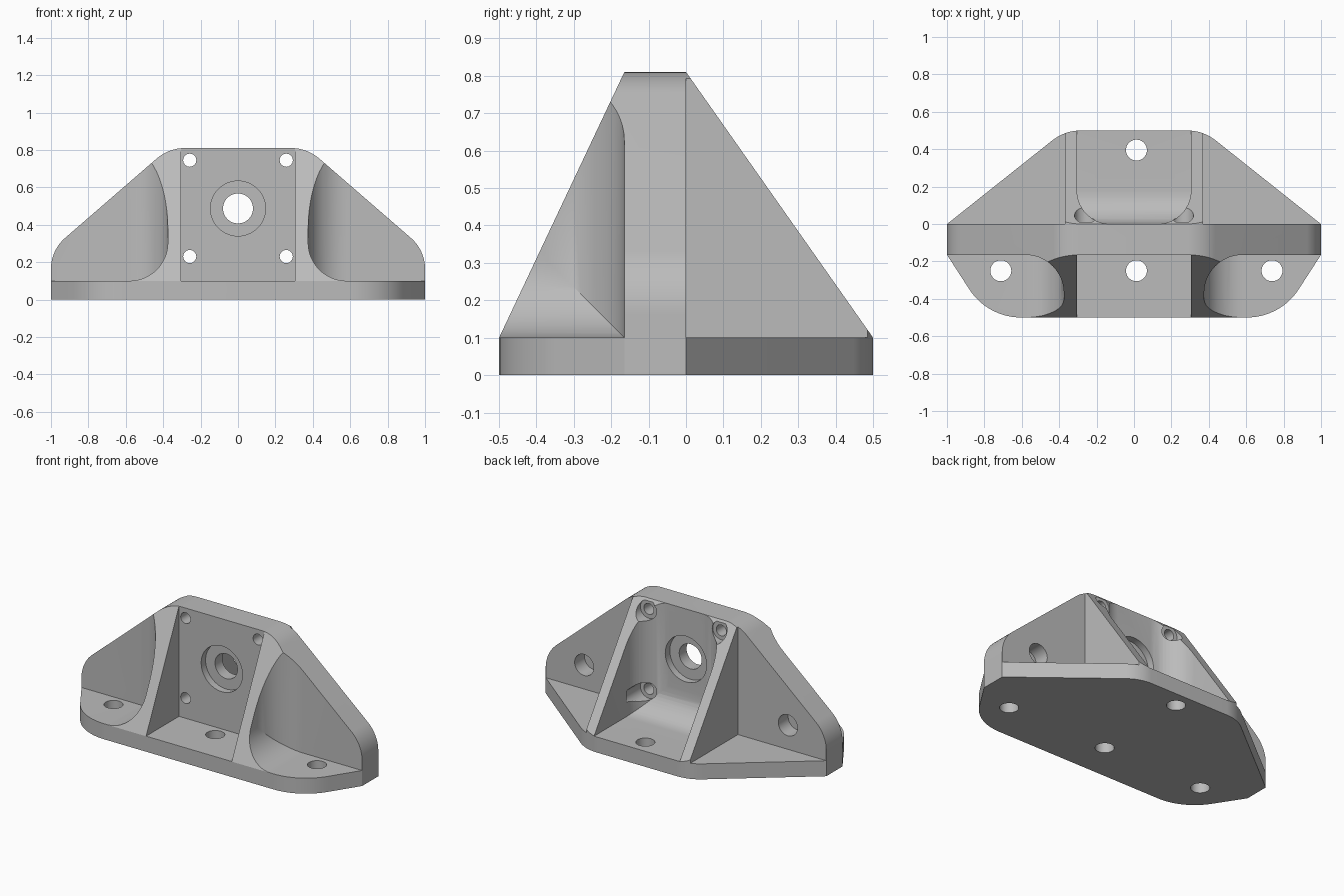
import bpy, bmesh, math
from mathutils import Vector

if "Cube" in bpy.data.objects:
    bpy.data.objects.remove(bpy.data.objects["Cube"])

WALL, FLOOR = -0.165, 0.1   # front face of the upright wall, top of the base


def rounded(corners, steps=14):
    """2D outline; a third value on a corner is its tangent length."""
    out = []
    n = len(corners)
    for i, c in enumerate(corners):
        p = Vector(c[:2])
        if len(c) < 3:
            out.append(p)
            continue
        a = (Vector(corners[i - 1][:2]) - p).normalized()
        b = (Vector(corners[(i + 1) % n][:2]) - p).normalized()
        half = a.angle(b) / 2
        radius = c[2] * math.tan(half)
        centre = p + (a + b).normalized() * (c[2] / math.cos(half))
        start, end = p + a * c[2] - centre, p + b * c[2] - centre
        sweep = math.pi - 2 * half
        for k in range(steps + 1):
            t = k / steps
            v = start * math.sin((1 - t) * sweep) + end * math.sin(t * sweep)
            out.append(centre + v.normalized() * radius)
    return out


def mirrored(half):
    return half + [(-c[0],) + tuple(c[1:]) for c in reversed(half)]


def circle(x, y, r, n=40):
    return [Vector((x + r * math.cos(math.tau * k / n),
                    y + r * math.sin(math.tau * k / n))) for k in range(n)]


def prism(name, outline, axis, lo, hi):
    place = {"x": lambda p, h: (h, p.x, p.y),
             "y": lambda p, h: (p.x, h, p.y),
             "z": lambda p, h: (p.x, p.y, h)}[axis]
    bm = bmesh.new()
    rings = [[bm.verts.new(place(p, h)) for p in outline] for h in (lo, hi)]
    bm.faces.new(rings[0])
    bm.faces.new(rings[1])
    n = len(outline)
    for i in range(n):
        j = (i + 1) % n
        bm.faces.new((rings[0][i], rings[0][j], rings[1][j], rings[1][i]))
    bmesh.ops.recalc_face_normals(bm, faces=bm.faces)
    mesh = bpy.data.meshes.new(name)
    bm.to_mesh(mesh)
    bm.free()
    obj = bpy.data.objects.new(name, mesh)
    bpy.context.collection.objects.link(obj)
    return obj


def combine(target, tool, operation):
    tool.hide_render = True
    mod = target.modifiers.new("cut", "BOOLEAN")
    mod.operation, mod.object, mod.solver = operation, tool, "EXACT"
    bpy.context.view_layer.update()
    graph = bpy.context.evaluated_depsgraph_get()
    mesh = bpy.data.meshes.new_from_object(target.evaluated_get(graph))
    target.modifiers.clear()
    target.data = mesh
    bpy.data.objects.remove(tool)


# Solid block: front outline, trimmed by the plan outline and the side slopes
front = rounded(mirrored([(1, 0), (1, 0.264, 0.1), (0.37, 0.81, 0.085)]))
plan = rounded(mirrored([(0.783, -0.5, 0.18), (1.06, -0.072),
                         (1.06, -0.048), (0.37, 0.5, 0.085)]))
slopes = rounded([(-0.594, -0.1), (0.641, -0.1), (-0.063, 0.9), (-0.1225, 0.9)])
bracket = prism("mount_bracket", front, "y", -0.7, 0.7)
combine(bracket, prism("plan_trim", plan, "z", -0.2, 1), "INTERSECT")
combine(bracket, prism("slope_trim", slopes, "x", -1.2, 1.2), "INTERSECT")

# Square front bay between the gussets
bay = rounded([(-0.305, FLOOR), (0.305, FLOOR), (0.305, 1), (-0.305, 1)])
combine(bracket, prism("front_bay", bay, "y", -0.8, WALL), "DIFFERENCE")

# Back bay with rounded wall corners and a rounded floor edge
back_plan = rounded([(-0.305, 0, 0.18), (0.305, 0, 0.18), (0.305, 0.8), (-0.305, 0.8)])
back_side = rounded([(0, FLOOR, 0.18), (0.9, FLOOR), (0.9, 0.95), (0, 0.95)])
back_bay = prism("back_bay", back_plan, "z", 0, 1)
combine(back_bay, prism("back_floor", back_side, "x", -0.4, 0.4), "INTERSECT")
combine(bracket, back_bay, "DIFFERENCE")

for s in (-1, 1):
    # Front side pockets, filleted against the wall and the floor
    inner, outer = 0.375 * s, 1.2 * s
    wall_side = rounded([(inner, WALL, 0.205), (outer, WALL), (outer, -0.7), (inner, -0.7)])
    floor_side = rounded([(inner, FLOOR, 0.205), (outer, FLOOR), (outer, 0.95), (inner, 0.95)])
    pocket = prism("front_pocket", wall_side, "z", 0, 1)
    combine(pocket, prism("pocket_floor", floor_side, "y", -0.8, 0), "INTERSECT")
    combine(bracket, pocket, "DIFFERENCE")
    # Back side pockets with sharp corners
    side = rounded([(0.37 * s, FLOOR), (outer, FLOOR), (outer, 1), (0.37 * s, 1)])
    combine(bracket, prism("back_pocket", side, "y", 0, 0.8), "DIFFERENCE")
    # Blind hole in each wing
    combine(bracket, prism("wing_hole", circle(0.726 * s, 0.255, 0.068), "y", -0.1, 0.1),
            "DIFFERENCE")
    # Screw holes with counterbores at the back
    for z in (0.23, 0.745):
        for r, lo, hi in ((0.035, -0.3, 0.1), (0.06, 0.01, 0.17)):
            combine(bracket, prism("screw_hole", circle(0.258 * s, z, r), "y", lo, hi),
                    "DIFFERENCE")

# Shaft hole with a shallow round recess on both faces
for r, lo, hi in ((0.08, -0.3, 0.15), (0.147, -0.3, -0.12), (0.147, -0.045, 0.006)):
    combine(bracket, prism("shaft_hole", circle(0, 0.487, r, 56), "y", lo, hi), "DIFFERENCE")

# Bolt holes through the base
for x, y in ((-0.712, -0.25), (0.013, -0.25), (0.738, -0.25), (0.013, 0.395)):
    combine(bracket, prism("bolt_hole", circle(x, y, 0.056), "z", -0.1, 0.2), "DIFFERENCE")

# Single grey finish
grey = bpy.data.materials.new("plain grey")
grey.use_nodes = True
colour = (0.5, 0.5, 0.5, 1)
grey.diffuse_color = colour
grey.node_tree.nodes["Principled BSDF"].inputs["Base Color"].default_value = colour
bracket.data.materials.clear()
bracket.data.materials.append(grey)

bpy.ops.object.select_all(action="DESELECT")
bracket.select_set(True)
bpy.context.view_layer.objects.active = bracket
bpy.ops.object.shade_smooth_by_angle(angle=math.radians(25))
